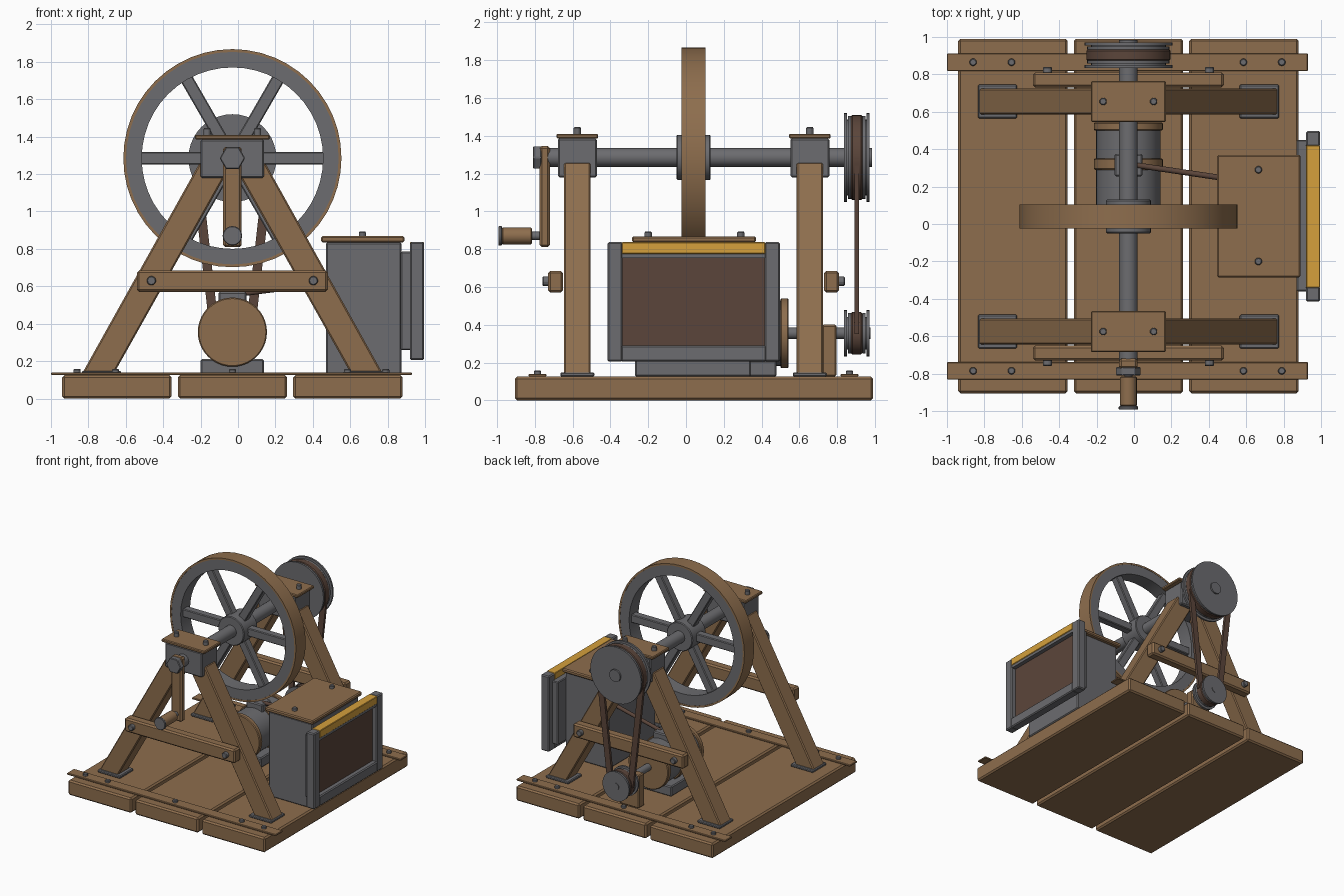
import bpy, bmesh, math
from mathutils import Vector

old = bpy.data.objects.get("Cube")
if old:
    bpy.data.objects.remove(old, do_unlink=True)


def material(name, rgb):
    m = bpy.data.materials.new(name)
    m.use_nodes = True
    m.diffuse_color = (*rgb, 1)
    m.node_tree.nodes["Principled BSDF"].inputs["Base Color"].default_value = (*rgb, 1)
    return m


WOOD = material("brown wood", (0.27, 0.155, 0.075))
IRON = material("grey iron", (0.15, 0.15, 0.16))
DARK = material("dark brown leather", (0.105, 0.06, 0.043))
YELLOW = material("amber yellow", (0.66, 0.35, 0.045))

CX, CY, AXLE_Z, MOTOR_Z = -0.03, 0.04, 1.285, 0.355
AIM = {"x": Vector((1, 0, 0)), "y": Vector((0, 1, 0)), "z": Vector((0, 0, 1))}


def finish(name, bm, mat, bevel=0.0, smooth=False):
    bmesh.ops.recalc_face_normals(bm, faces=bm.faces)
    mesh = bpy.data.meshes.new(name)
    bm.to_mesh(mesh)
    bm.free()
    ob = bpy.data.objects.new(name, mesh)
    bpy.context.collection.objects.link(ob)
    mesh.materials.append(mat)
    if bevel:
        mod = ob.modifiers.new("soft edges", "BEVEL")
        mod.width, mod.segments = bevel, 1
    if smooth:
        bpy.ops.object.select_all(action="DESELECT")
        ob.select_set(True)
        bpy.context.view_layer.objects.active = ob
        bpy.ops.object.shade_smooth_by_angle(angle=math.radians(35))
    return ob


def box(name, x, y, z, mat, bevel=0.008):
    """Box from three (low, high) ranges."""
    bm = bmesh.new()
    bmesh.ops.create_cube(bm, size=1)
    for v in bm.verts:
        v.co = [sum(r) / 2 + c * (r[1] - r[0]) for r, c in zip((x, y, z), v.co)]
    return finish(name, bm, mat, bevel)


def rod(name, a, b, radius, mat, sides=32, bevel=0.0):
    """Cylinder between two points."""
    a, b = Vector(a), Vector(b)
    bm = bmesh.new()
    bmesh.ops.create_cone(bm, cap_ends=True, segments=sides, radius1=radius,
                          radius2=radius, depth=(b - a).length)
    ob = finish(name, bm, mat, bevel, smooth=sides > 8)
    ob.location = (a + b) / 2
    ob.rotation_euler = (b - a).to_track_quat("Z", "Y").to_euler()
    return ob


def disc(name, y0, y1, z, radius, mat, sides=40, bevel=0.0):
    return rod(name, (CX, y0, z), (CX, y1, z), radius, mat, sides, bevel)


def bolt(name, at, axis, length=0.035, radius=0.021):
    at = Vector(at)
    return rod(name, at, at + AIM[axis] * length, radius, IRON, 8, 0.005)


def strut(name, a, b, y, width, depth, mat, bevel=0.0):
    """Bar between two (x, z) points, lying in the plane at y."""
    dx, dz = b[0] - a[0], b[1] - a[1]
    h = math.hypot(dx, dz) / 2
    ob = box(name, (-width / 2, width / 2), (-depth / 2, depth / 2), (-h, h), mat, bevel)
    ob.location = ((a[0] + b[0]) / 2, y, (a[1] + b[1]) / 2)
    ob.rotation_euler.y = math.atan2(dx, dz)
    return ob


def lathe(name, profile, y, z, mat, steps=48):
    """Closed (radius, offset) profile turned about the y axis."""
    bm = bmesh.new()
    rings = []
    for i in range(steps):
        t = math.tau * i / steps
        rings.append([bm.verts.new((CX + r * math.cos(t), y + o, z + r * math.sin(t)))
                      for r, o in profile])
    n = len(profile)
    for i in range(steps):
        p, q = rings[i], rings[(i + 1) % steps]
        for j in range(n):
            k = (j + 1) % n
            bm.faces.new((p[j], p[k], q[k], q[j]))
    return finish(name, bm, mat, smooth=True)


# Plank base with cross straps
for i, x in enumerate((-0.94, -0.322, 0.295)):
    box(f"base_plank_{i}", (x, x + 0.585), (-0.905, 0.99), (0, 0.125), WOOD, 0.012)
for label, y in (("front", -0.785), ("back", 0.865)):
    box(f"{label}_base_strap", (-1, 0.93), (y - 0.047, y + 0.047), (0.125, 0.14), WOOD, 0.004)
    for i, x in enumerate((-0.86, -0.655, 0.585, 0.79)):
        bolt(f"{label}_strap_bolt_{i}", (x, y, 0.13), "z", 0.028)
    bolt(f"{label}_strap_middle_bolt", (CX, y, 0.13), "z", 0.028)

# Two A-frames with feet, crossbars and bearings
for label, s in (("front", -1), ("back", 1)):
    y = CY + s * 0.615
    for side, d in (("right", -1), ("left", 1)):
        bm = bmesh.new()
        profile = ((0.80, 0.14), (0.63, 0.14), (0.045, 1.18), (0.175, 1.26))
        face = bm.faces.new([bm.verts.new((CX + d * px, y - 0.07, pz)) for px, pz in profile])
        ext = bmesh.ops.extrude_face_region(bm, geom=[face])["geom"]
        for v in ext:
            if isinstance(v, bmesh.types.BMVert):
                v.co.y += 0.14
        finish(f"{label}_{side}_leg", bm, WOOD, 0.008)
        fx = CX + d * 0.70
        box(f"{label}_{side}_foot_plate", (fx - 0.105, fx + 0.105), (y - 0.09, y + 0.09),
            (0.125, 0.148), IRON, 0.006)
        bolt(f"{label}_{side}_crossbar_bolt", (CX + d * 0.433, y + s * 0.145, 0.63), "y",
             s * 0.04, 0.026)
        bolt(f"{label}_{side}_bearing_bolt", (CX + d * 0.135, y, 1.405), "z", 0.04)
    ys = sorted((y + s * 0.075, y + s * 0.155))
    box(f"{label}_crossbar", (-0.54, 0.48), ys, (0.57, 0.685), WOOD, 0.012)
    box(f"{label}_bearing_block", (CX - 0.17, CX + 0.17), (y - 0.103, y + 0.103),
        (1.18, 1.385), IRON)
    box(f"{label}_bearing_cap", (CX - 0.2, CX + 0.2), (y - 0.11, y + 0.11),
        (1.385, 1.41), WOOD, 0.006)

# Axle and flywheel
disc("axle", -0.79, 0.985, AXLE_Z, 0.05, IRON, 24)
lathe("flywheel_rim", ((0.485, -0.062), (0.572, -0.062), (0.572, 0.062), (0.485, 0.062)),
      CY, AXLE_Z, IRON)
lathe("flywheel_tyre", ((0.568, -0.064), (0.583, -0.064), (0.583, 0.064), (0.568, 0.064)),
      CY, AXLE_Z, WOOD)
disc("flywheel_hub", CY - 0.09, CY + 0.09, AXLE_Z, 0.12, IRON, 32, 0.006)
for i in range(6):
    t = math.tau * i / 6
    c, n = math.cos(t), math.sin(t)
    strut(f"flywheel_spoke_{i}", (CX + 0.08 * c, AXLE_Z + 0.08 * n),
          (CX + 0.5 * c, AXLE_Z + 0.5 * n), CY, 0.068, 0.065, IRON, 0.006)

# Hand crank
disc("crank_nut", -0.81, -0.765, AXLE_Z, 0.068, IRON, 6, 0.005).rotation_euler.y += math.pi / 6
box("crank_arm", (CX - 0.05, CX + 0.05), (-0.775, -0.72), (0.81, 1.345), WOOD, 0.012)
disc("crank_pin", -0.985, -0.76, 0.87, 0.022, IRON, 12)
disc("crank_grip", -0.975, -0.815, 0.87, 0.045, WOOD, 20, 0.006)
disc("crank_end_cap", -0.993, -0.974, 0.87, 0.052, IRON, 20, 0.004)

# Pulleys and drive belt
BELT_Y = 0.903
for label, z, r in (("large", AXLE_Z, 0.235), ("small", MOTOR_Z, 0.122)):
    for i, s in enumerate((-1, 1)):
        disc(f"{label}_pulley_flange_{i}", BELT_Y + s * 0.052, BELT_Y + s * 0.068, z, r, IRON)
        disc(f"{label}_pulley_cheek_{i}", BELT_Y + s * 0.03, BELT_Y + s * 0.046, z, r - 0.015, IRON)
    disc(f"{label}_pulley_drum", BELT_Y - 0.06, BELT_Y + 0.06, z, r - 0.035, IRON)
    disc(f"{label}_belt_wrap", BELT_Y - 0.033, BELT_Y + 0.033, z, r - 0.01, DARK, 40, 0.01)
for side, d in (("right", -1), ("left", 1)):
    strut(f"{side}_belt_run", (CX + d * 0.095, MOTOR_Z), (CX + d * 0.2, AXLE_Z),
          BELT_Y, 0.05, 0.022, DARK)

# Motor under the flywheel
disc("motor_body", 0.09, 0.51, MOTOR_Z, 0.172, IRON, 40)
for label, y0, y1 in (("front_cap", 0.065, 0.105), ("band", 0.29, 0.35), ("back_cap", 0.5, 0.543)):
    disc(f"motor_{label}", y0, y1, MOTOR_Z, 0.185, WOOD, 40, 0.006)
box("motor_base", (CX - 0.17, CX + 0.17), (0.1, 0.48), (0.125, 0.21), IRON)
box("motor_junction_box", (CX - 0.075, CX + 0.075), (0.255, 0.375), (0.49, 0.57), IRON)
disc("motor_shaft", 0.53, 0.975, MOTOR_Z, 0.03, IRON, 20)
box("shaft_support", (CX - 0.09, CX + 0.09), (0.72, 0.795), (0.125, 0.4), WOOD)
rod("power_cable", (0.01, 0.315, 0.56), (0.48, 0.245, 0.62), 0.015, DARK, 12)

# Control cabinet
box("cabinet_body", (0.47, 0.875), (-0.27, 0.345), (0.125, 0.835), IRON)
box("cabinet_lid", (0.445, 0.89), (-0.285, 0.37), (0.835, 0.868), WOOD)
for i, y in enumerate((-0.2, 0.29)):
    bolt(f"lid_bolt_{i}", (0.665, y, 0.862), "z", 0.03)

# Display panel with an open frame
box("panel_back", (0.87, 0.925), (-0.36, 0.45), (0.26, 0.785), IRON, 0.006)
box("panel_screen", (0.92, 0.955), (-0.35, 0.425), (0.28, 0.765), DARK, 0)
FRAME = (0.92, 0.995)
box("frame_front_side", FRAME, (-0.415, -0.335), (0.205, 0.837), IRON)
box("frame_back_side", FRAME, (0.415, 0.497), (0.205, 0.837), IRON)
box("frame_bottom", FRAME, (-0.345, 0.425), (0.205, 0.29), IRON)
box("frame_top", (0.925, 0.99), (-0.345, 0.425), (0.752, 0.782), IRON, 0)
box("frame_top_stripe", FRAME, (-0.34, 0.42), (0.775, 0.837), YELLOW, 0.004)
